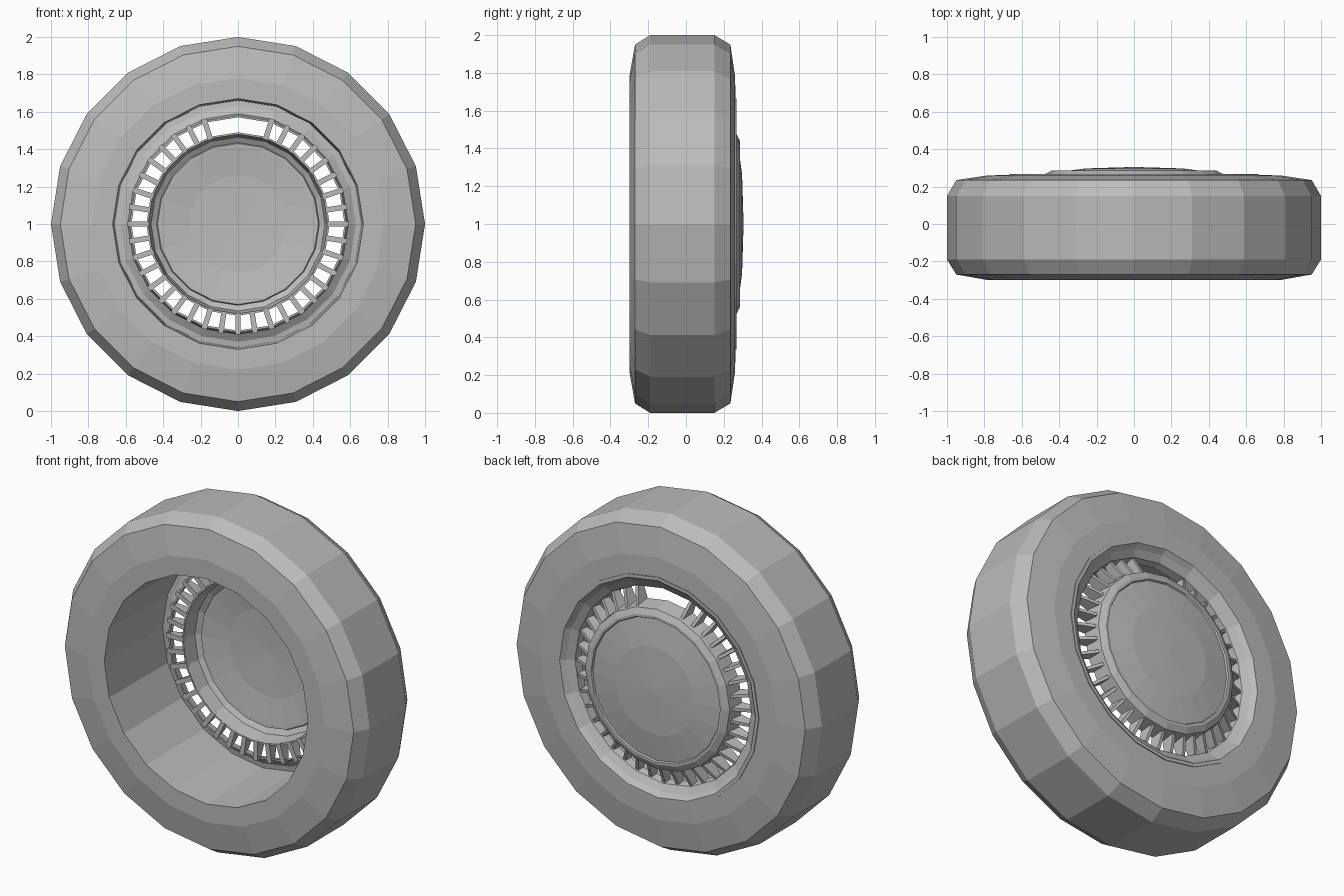
import bpy, bmesh
from math import cos, sin, pi, radians

SIDES = 20

if "Cube" in bpy.data.objects:
    bpy.data.objects.remove(bpy.data.objects["Cube"])

grey = bpy.data.materials.new("plain grey")
grey.use_nodes = True
grey.diffuse_color = (0.5, 0.5, 0.5, 1)
grey.node_tree.nodes["Principled BSDF"].inputs["Base Color"].default_value = (0.5, 0.5, 0.5, 1)


def finish(name, bm):
    bmesh.ops.remove_doubles(bm, verts=bm.verts, dist=0.0005)
    bmesh.ops.recalc_face_normals(bm, faces=bm.faces)
    mesh = bpy.data.meshes.new(name)
    bm.to_mesh(mesh)
    bm.free()
    mesh.materials.append(grey)
    obj = bpy.data.objects.new(name, mesh)
    bpy.context.collection.objects.link(obj)


def lathe(name, profile, closed=True):
    """Spin (radius, y) points round the axle."""
    bm = bmesh.new()
    rings = []
    for i in range(SIDES):
        a = 2 * pi * i / SIDES
        rings.append([bm.verts.new((r * cos(a), y, 1 + r * sin(a))) for r, y in profile])
    n = len(profile)
    for i in range(SIDES):
        p, q = rings[i], rings[(i + 1) % SIDES]
        for j in range(n if closed else n - 1):
            k = (j + 1) % n
            bm.faces.new((p[j], p[k], q[k], q[j]))
    finish(name, bm)


# Tyre: bevelled tread, sidewalls and open inner barrel
lathe("tyre", [(0.67, -0.30), (0.78, -0.30), (0.95, -0.27), (1.0, -0.19),
               (1.0, 0.15), (0.95, 0.235), (0.78, 0.26), (0.66, 0.262), (0.66, 0.235)])

# Rim: raised lip and funnel leading in to the slots
lathe("rim", [(0.665, 0.235), (0.665, 0.267), (0.645, 0.267), (0.62, 0.24),
              (0.58, 0.215), (0.57, 0.17), (0.58, 0.17), (0.59, 0.205), (0.63, 0.23)])

# Hub: skirt, raised lip and shallow domed cap, as a thin shell
lathe("hub", [(0, 0.305), (0.26, 0.297), (0.42, 0.276), (0.425, 0.286), (0.44, 0.286),
              (0.475, 0.268), (0.49, 0.17), (0.48, 0.17), (0.465, 0.258),
              (0.435, 0.276), (0.43, 0.265), (0.415, 0.266), (0.26, 0.287), (0, 0.295)], False)

# Fins: tapered blades bridging hub and rim, left out round the top
bm = bmesh.new()
for i in range(40):
    if i in (9, 10, 11):
        continue
    a = radians(9 * i)
    sides = []
    for s in (-1, 1):
        side = []
        for r, y, w in ((0.475, 0.25, 0.009), (0.59, 0.2, 0.009),
                        (0.59, 0.165, 0.014), (0.475, 0.165, 0.014)):
            t = s * w
            side.append(bm.verts.new((r * cos(a) - t * sin(a), y, 1 + r * sin(a) + t * cos(a))))
        sides.append(side)
    p, q = sides
    bm.faces.new(p)
    bm.faces.new(q[::-1])
    for j in range(4):
        k = (j + 1) % 4
        bm.faces.new((p[j], q[j], q[k], p[k]))
finish("fins", bm)
